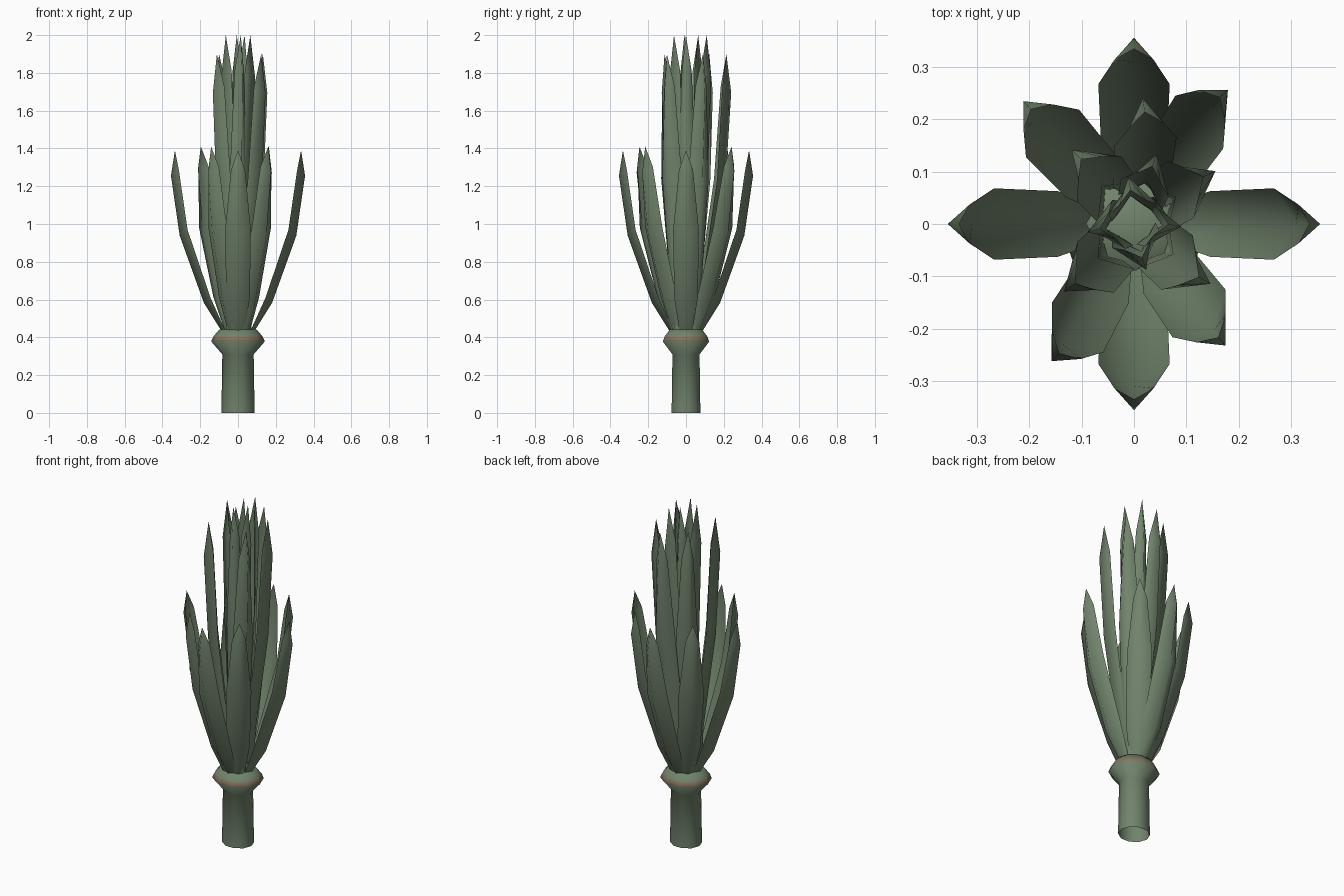
import bpy, math
from mathutils import Vector

if "Cube" in bpy.data.objects:
    bpy.data.objects.remove(bpy.data.objects["Cube"])


def material(name, rgb):
    m = bpy.data.materials.new(name)
    m.diffuse_color = (*rgb, 1)
    m.use_nodes = True
    m.node_tree.nodes["Principled BSDF"].inputs["Base Color"].default_value = m.diffuse_color
    return m


GREEN = material("leaf green", (0.165, 0.228, 0.150))
RUST = material("rust band", (0.235, 0.172, 0.110))


def make(name, verts, faces, mats):
    me = bpy.data.meshes.new(name)
    me.from_pydata(verts, [], faces)
    for m in mats:
        me.materials.append(m)
    for p in me.polygons:
        p.use_smooth = True
    ob = bpy.data.objects.new(name, me)
    bpy.context.collection.objects.link(ob)
    return ob


# Slightly oval stem with a flared collar, open at the bottom
profile = [(0.088, 0), (0.083, 0.31), (0.142, 0.378), (0.130, 0.405), (0.10, 0.44)]
N = 10
verts = [(r * math.cos(i * math.tau / N), 0.91 * r * math.sin(i * math.tau / N), z)
         for r, z in profile for i in range(N)]
faces = [(k * N + i, k * N + (i + 1) % N, (k + 1) * N + (i + 1) % N, (k + 1) * N + i)
         for k in range(len(profile) - 1) for i in range(N)]
top = (len(profile) - 1) * N
verts.append((0, 0, 0.45))
faces += [(top + i, top + (i + 1) % N, len(verts) - 1) for i in range(N)]
stem = make("stem", verts, faces, [GREEN, RUST])
for p in stem.data.polygons:
    if 0.375 < p.center.z < 0.41:
        p.material_index = 1

# Ridge radius (fraction), height (fraction), half width (fraction), edge inset (fraction)
STATIONS = [(None, 0.0, 0.50, 0.5), (0.51, 0.16, 0.92, 0.85),
            (0.87, 0.53, 1.0, 1.0), (1.0, 0.86, 0.55, 1.0)]
Z0 = 0.43


def leaf(name, azimuth, radius, facing, height, half, inset):
    """V-shaped blade: outer ridge with two edges folded inward, pointed tip."""
    a, f = math.radians(azimuth), math.radians(facing)
    rad = Vector((math.cos(a), math.sin(a), 0))
    out = Vector((math.cos(f), math.sin(f), 0))
    side = Vector((-math.sin(f), math.cos(f), 0))
    v, fc = [], []
    for rf, zf, wf, nf in STATIONS:
        r = min(0.085, 0.6 * radius) if rf is None else max(rf * radius, 0.6 * min(radius, 0.14))
        ridge = rad * r + Vector((0, 0, Z0 + zf * (height - Z0)))
        edge = ridge - out * inset * nf + Vector((0, 0, 0.03 * nf * (zf > 0)))
        v += [edge - side * half * wf, ridge, edge + side * half * wf]
    v.append(rad * radius - out * inset * 0.5 + Vector((0, 0, height)))
    for k in range(3):
        for j in range(2):
            b = k * 3 + j
            fc.append((b, b + 1, b + 4, b + 3))
    fc += [(9, 10, 12), (10, 11, 12)]
    make(name, v, fc, [GREEN])


# Outer leaves on the axes
for i in range(4):
    leaf(f"outer_leaf_{i}", 90 * i, 0.355, 90 * i, 1.39, 0.068, 0.042)

# Outer leaves on the diagonals: azimuth, ridge radius, facing
for i, (a, r, f) in enumerate([(55, 0.312, 42), (132, 0.315, 132),
                               (239, 0.305, 226), (307, 0.29, 312)]):
    leaf(f"diagonal_leaf_{i}", a, r, f, 1.41, 0.068, 0.042)

# Tall middle leaves
for i, (a, r, f) in enumerate([(86, 0.24, 98), (130, 0.185, 135), (224, 0.185, 215),
                               (322, 0.185, 330), (33, 0.185, 25)]):
    leaf(f"middle_leaf_{i}", a, r, f, 1.90, 0.06, 0.052)

# Tallest inner leaves
for i, (a, r, f) in enumerate([(72, 0.14, 70), (97, 0.09, 100), (357, 0.09, 350),
                               (190, 0.09, 195), (285, 0.09, 290)]):
    leaf(f"inner_leaf_{i}", a, r, f, 2.0, 0.048, 0.05)
